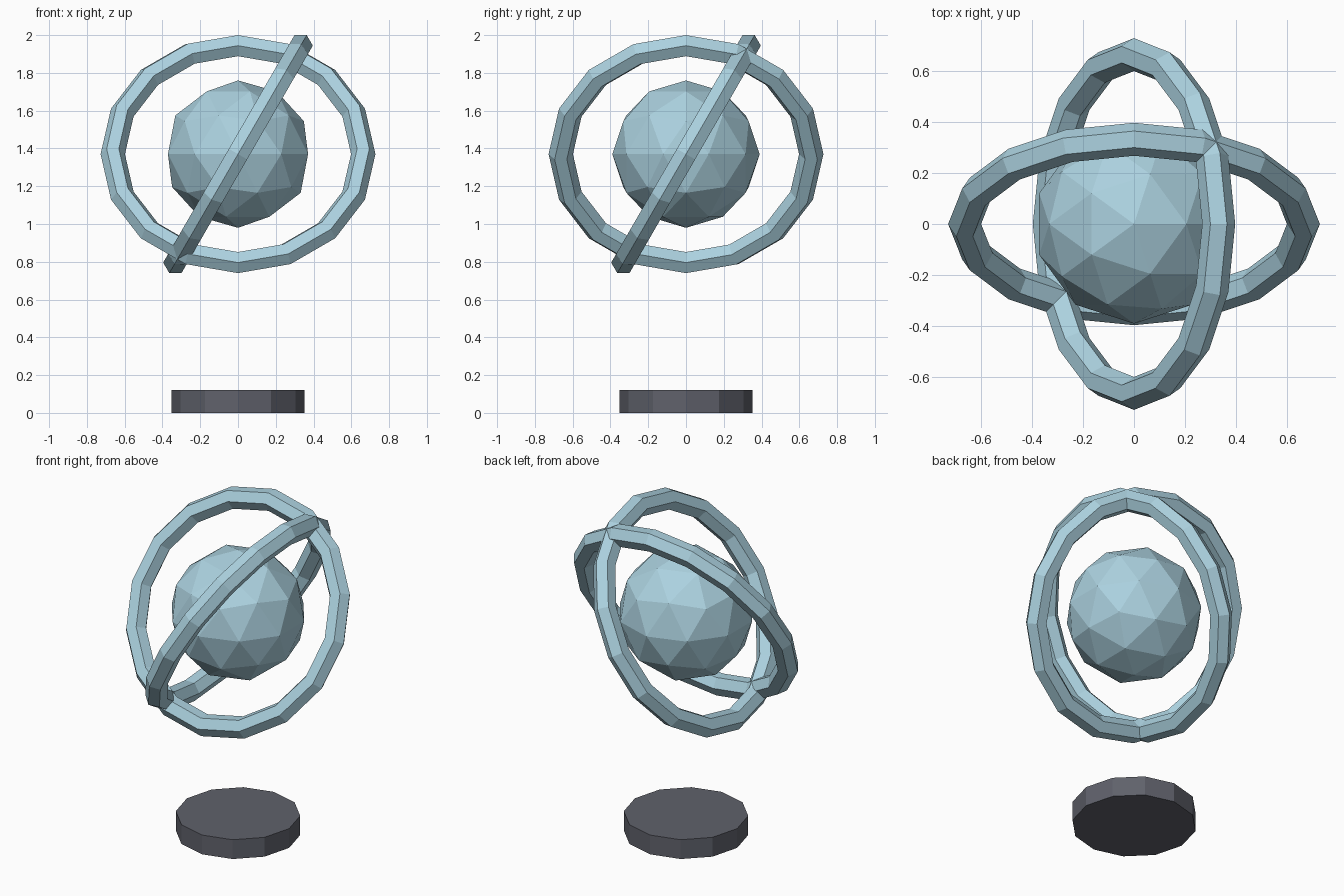
import bpy
import math

if "Cube" in bpy.data.objects:
    bpy.data.objects.remove(bpy.data.objects["Cube"])

CENTRE = (0, 0, 1.37)
TILT = math.radians(60)


def material(name, colour):
    mat = bpy.data.materials.new(name)
    mat.diffuse_color = (*colour, 1)
    mat.use_nodes = True
    mat.node_tree.nodes["Principled BSDF"].inputs["Base Color"].default_value = mat.diffuse_color
    return mat


def finish(name, mat):
    obj = bpy.context.object
    obj.name = name
    obj.data.materials.append(mat)
    bpy.ops.object.shade_flat()
    return obj


def ring(name, rotation):
    # hexagonal tube bent into a sixteen-sided hoop
    bpy.ops.mesh.primitive_torus_add(
        major_segments=16, minor_segments=6,
        major_radius=0.663, minor_radius=0.0645,
        location=CENTRE, rotation=rotation)
    return finish(name, ice_blue)


ice_blue = material("ice_blue", (0.41, 0.64, 0.74))
dark_grey = material("dark_grey", (0.115, 0.12, 0.147))

# Base disc
bpy.ops.mesh.primitive_cylinder_add(
    vertices=12, radius=0.352, depth=0.12, location=(0, 0, 0.06))
finish("base_disc", dark_grey)

# Faceted floating core
bpy.ops.mesh.primitive_ico_sphere_add(
    subdivisions=2, radius=0.39, location=CENTRE)
finish("core", ice_blue)

# Two crossed, tilted hoops
ring("side_axis_ring", (TILT, 0, 0))
ring("depth_axis_ring", (0, -TILT, 0))
